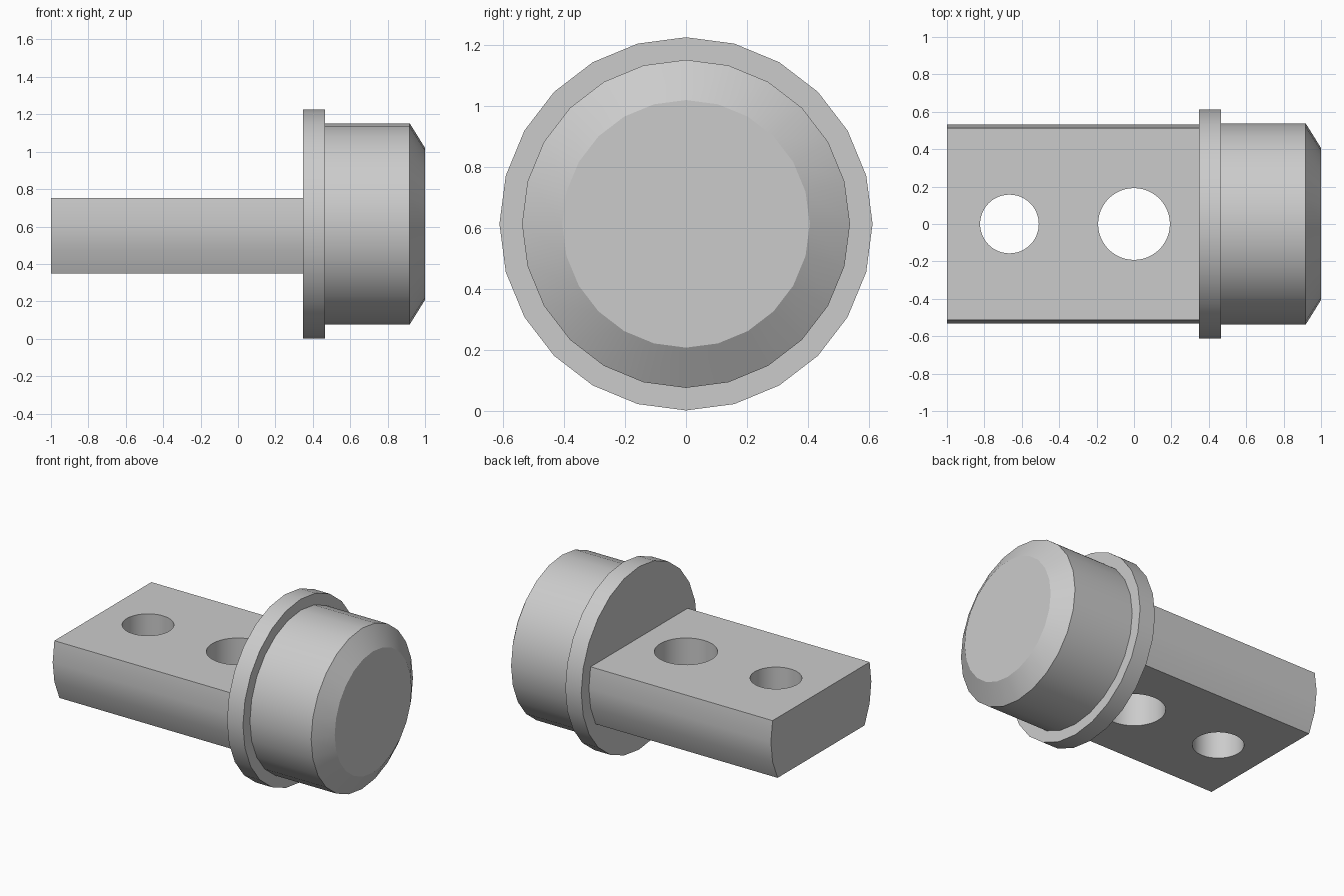
import bpy
import bmesh
from math import cos, sin, radians, pi

if "Cube" in bpy.data.objects:
    bpy.data.objects.remove(bpy.data.objects["Cube"])

AXIS_Z = 0.614
SIDES = 24

# Plain grey metal
grey = bpy.data.materials.new("grey metal")
grey.use_nodes = True
colour = (0.6, 0.6, 0.6, 1)
grey.diffuse_color = colour
grey.node_tree.nodes["Principled BSDF"].inputs["Base Color"].default_value = colour


def extrude_sections(name, sections):
    """Skin a list of (x, [(y, z), ...]) cross-sections and cap both ends."""
    bm = bmesh.new()
    rings = [[bm.verts.new((x, y, z + AXIS_Z)) for y, z in pts] for x, pts in sections]
    for a, b in zip(rings, rings[1:]):
        for i in range(len(a)):
            j = (i + 1) % len(a)
            bm.faces.new((a[i], a[j], b[j], b[i]))
    bm.faces.new(rings[0])
    bm.faces.new(rings[-1])
    bmesh.ops.recalc_face_normals(bm, faces=bm.faces)
    mesh = bpy.data.meshes.new(name)
    bm.to_mesh(mesh)
    bm.free()
    mesh.materials.append(grey)
    obj = bpy.data.objects.new(name, mesh)
    bpy.context.collection.objects.link(obj)
    return obj


def arc(radius, angles):
    return [(radius * cos(radians(a)), radius * sin(radians(a))) for a in angles]


def circle(radius):
    return arc(radius, [i * 360 / SIDES for i in range(SIDES)])


def smooth(obj):
    bpy.ops.object.select_all(action="DESELECT")
    obj.select_set(True)
    bpy.context.view_layer.objects.active = obj
    bpy.ops.object.shade_smooth_by_angle(angle=radians(29))


# Round head: flange, barrel and chamfered nose in one turned profile
head_profile = [(0.347, 0.612), (0.465, 0.612), (0.465, 0.538), (0.918, 0.538), (1.0, 0.406)]
head = extrude_sections("head", [(x, circle(r)) for x, r in head_profile])

# Tang: round bar with the top and bottom cut flat
tang_section = arc(0.531, (-30, -15, 0, 15, 165, 180, 195, 210))
tang = extrude_sections("tang", [(-1.0, tang_section), (0.36, tang_section)])

# Two vertical holes through the tang
for name, x, radius in (("small_hole", -0.666, 0.157), ("large_hole", 0.0, 0.192)):
    bpy.ops.mesh.primitive_cylinder_add(vertices=48, radius=radius, depth=2, location=(x, 0, AXIS_Z))
    cutter = bpy.context.object
    cutter.name = name + "_cutter"
    cutter.data.materials.append(grey)
    bpy.context.view_layer.objects.active = tang
    cut = tang.modifiers.new(name, "BOOLEAN")
    cut.operation = "DIFFERENCE"
    cut.solver = "EXACT"
    cut.object = cutter
    bpy.ops.object.modifier_apply(modifier=cut.name)
    bpy.data.objects.remove(cutter)

for part in (head, tang):
    smooth(part)
